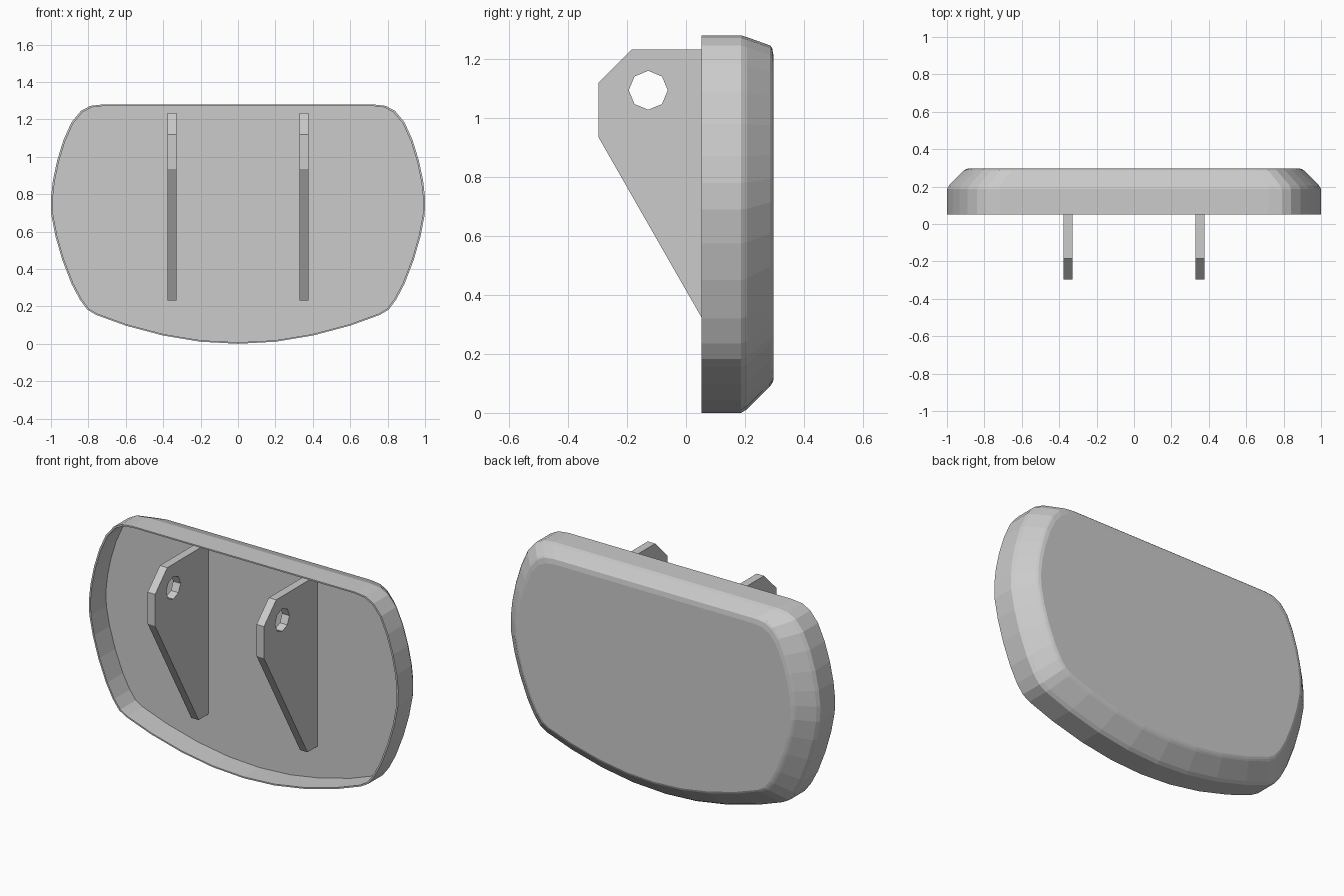
import bpy, bmesh, math
from mathutils import Vector

if "Cube" in bpy.data.objects:
    bpy.data.objects.remove(bpy.data.objects["Cube"])


def add_object(name, bm):
    bmesh.ops.recalc_face_normals(bm, faces=bm.faces[:])
    mesh = bpy.data.meshes.new(name)
    bm.to_mesh(mesh)
    bm.free()
    obj = bpy.data.objects.new(name, mesh)
    bpy.context.collection.objects.link(obj)
    return obj


# Backrest outline, right half (x, z) from bottom centre to top corner
half = [(0, 0), (0.2, 0.011), (0.4, 0.044), (0.6, 0.097), (0.76, 0.155),
        (0.805, 0.182), (0.845, 0.235), (0.89, 0.32), (0.94, 0.45),
        (0.976, 0.575), (0.998, 0.69), (1.0, 0.78), (0.99, 0.87),
        (0.967, 0.98), (0.933, 1.09), (0.89, 1.185), (0.84, 1.245),
        (0.79, 1.272), (0.72, 1.28)]
outline = half + [(-x, z) for x, z in reversed(half[1:])]
HEIGHT = 1.28


def ring(bm, y, side, bottom, top):
    """Outline at depth y, drawn in by the given margins."""
    scale = (HEIGHT - bottom - top) / HEIGHT
    return [bm.verts.new((x * (1 - side), y, bottom + z * scale))
            for x, z in outline]


# Backrest shell: inner floor, inner wall, thin rim, outer wall, bevelled back
FLOOR = 0.195
sections = [(FLOOR, 0.01, 0.008, 0.008), (0.052, 0.01, 0.008, 0.008),
            (0.052, 0, 0, 0), (0.187, 0, 0, 0),
            (0.207, 0.012, 0.012, 0.006), (0.285, 0.09, 0.09, 0.034),
            (0.292, 0.1, 0.1, 0.042), (0.297, 0.115, 0.112, 0.07)]
bm = bmesh.new()
rings = [ring(bm, *s) for s in sections]
n = len(outline)
for a, b in zip(rings, rings[1:]):
    for i in range(n):
        j = (i + 1) % n
        bm.faces.new((a[i], a[j], b[j], b[i]))
bm.faces.new(rings[0])
bm.faces.new(rings[-1])
add_object("backrest_shell", bm)

# Mounting brackets: pierced side profile (y, z), extruded and mirrored
profile = [(FLOOR, 0.232), (0.105, 0.232), (-0.297, 0.935), (-0.297, 1.12),
           (-0.184, 1.233), (FLOOR, 1.233)]
hole = [(-0.128 + 0.066 * math.cos(k * math.pi / 4),
         1.094 + 0.066 * math.sin(k * math.pi / 4)) for k in range(8)]
bm = bmesh.new()
edges = []
for loop in (profile, hole):
    verts = [bm.verts.new((0.328, y, z)) for y, z in loop]
    edges += [bm.edges.new((verts[i - 1], verts[i])) for i in range(len(verts))]
bmesh.ops.triangle_fill(bm, edges=edges, use_beauty=True, normal=(1, 0, 0))
extruded = bmesh.ops.extrude_face_region(bm, geom=bm.faces[:], use_keep_orig=True)
moved = [g for g in extruded["geom"] if isinstance(g, bmesh.types.BMVert)]
bmesh.ops.translate(bm, verts=moved, vec=Vector((0.048, 0, 0)))
brackets = add_object("mounting_brackets", bm)
mirror = brackets.modifiers.new("mirror", 'MIRROR')
mirror.use_axis[0] = True
